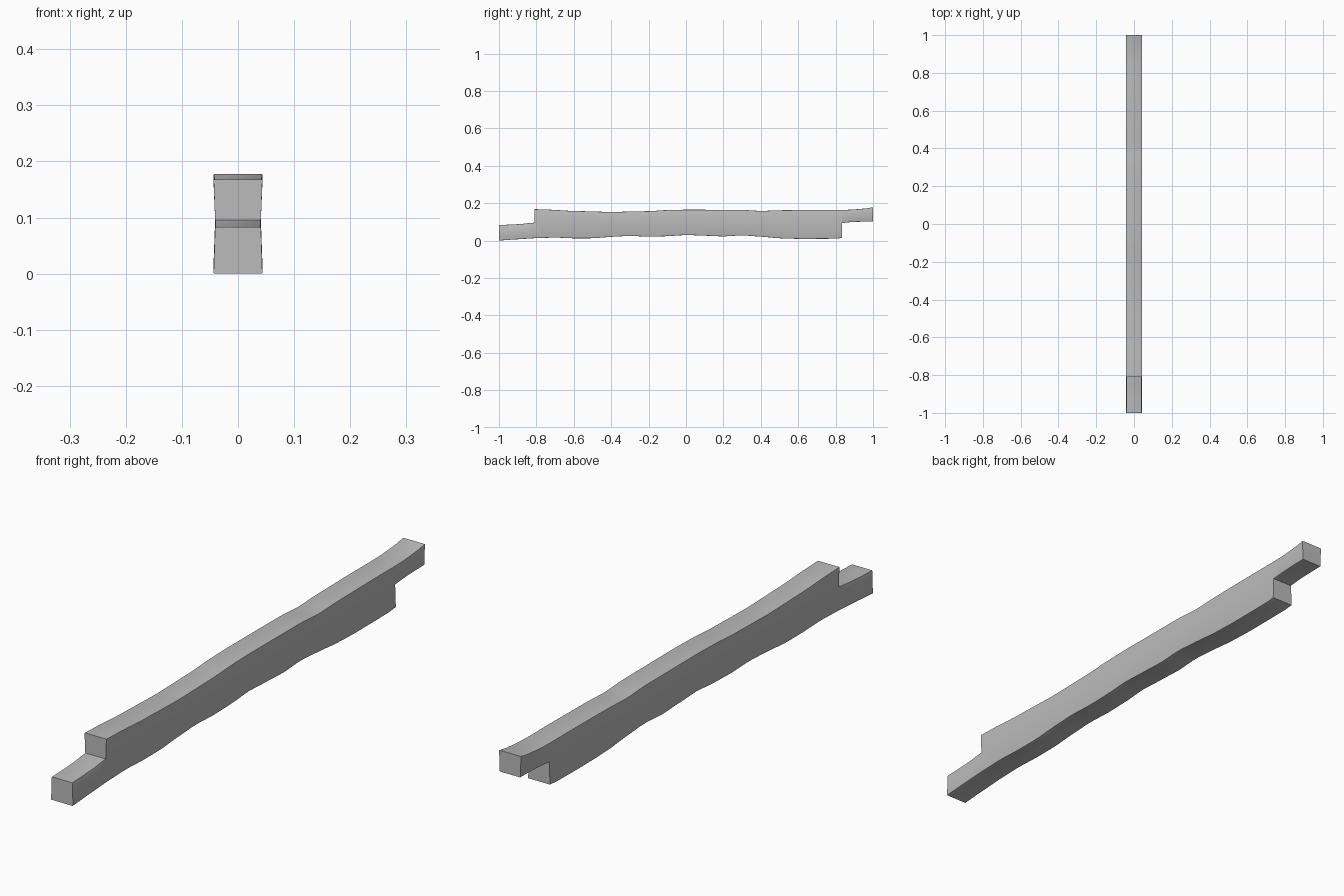
import bpy, bmesh, math

if "Cube" in bpy.data.objects:
    bpy.data.objects.remove(bpy.data.objects["Cube"])

FRONT_STEP, BACK_STEP = -0.81, 0.835   # where the lap joints are cut

# Edge lines along the beam as (y, z)
TOP = [(-0.81, .168), (-0.75, .166), (-0.6, .158), (-0.4, .153), (-0.2, .157), (-0.1, .163),
       (0, .165), (0.3, .164), (0.4, .158), (0.5, .162), (0.7, .164), (0.86, .164),
       (0.94, .169), (1, .178)]
MID = [(-1, .083), (-0.9, .087), (-0.81, .096), (0.835, .094), (0.9, .1), (1, .102)]
BOTTOM = [(-1, 0), (-0.9, .007), (-0.8, .013), (-0.7, .016), (-0.6, .012), (-0.5, .012),
          (-0.4, .02), (-0.3, .025), (-0.2, .021), (-0.1, .023), (0, .03), (0.1, .026),
          (0.2, .022), (0.3, .028), (0.4, .021), (0.5, .012), (0.6, .009), (0.7, .009),
          (0.8, .01), (0.835, .014)]


def height(line, y):
    """Smooth interpolation between the points of a line."""
    for (y0, z0), (y1, z1) in zip(line, line[1:]):
        if y <= y1 + 1e-6:
            t = max(0, min(1, (y - y0) / (y1 - y0)))
            t = 0.5 * t + 0.5 * t * t * (3 - 2 * t)
            return z0 + (z1 - z0) * t
    return line[-1][1]


def half_width(z):
    """Slightly waisted sides."""
    return 0.0405 + 0.003 * min(1, abs(z - 0.09) / 0.07)


stations = sorted([-1 + i * 0.04 for i in range(51) if abs(-1 + i * 0.04 - FRONT_STEP) > 0.015
                   and abs(-1 + i * 0.04 - BACK_STEP) > 0.015] + [FRONT_STEP, BACK_STEP])
bm = bmesh.new()
grid = []
for y in stations:
    column = []
    for line in (BOTTOM, MID, TOP):
        z = height(line, y)
        w = half_width(z)
        column.append([bm.verts.new((s * w, y, z)) for s in (-1, 1)])
    grid.append(column)


def span(a, b):
    bm.faces.new((a[0], a[1], b[1], b[0]))


# Lower and upper halves share the middle line; each lap leaves one half out
for y, a, b in zip(stations, grid, grid[1:]):
    lower, upper = y < BACK_STEP - 1e-4, y > FRONT_STEP - 1e-4
    for used, row in ((lower, 0), (upper, 1)):
        if used:
            for s in (0, 1):
                bm.faces.new((a[row][s], b[row][s], b[row + 1][s], a[row + 1][s]))
    span(a[0] if lower else a[1], b[0] if lower else b[1])
    span(a[2] if upper else a[1], b[2] if upper else b[1])

# End faces and step faces
for y, row in ((-1, 0), (FRONT_STEP, 1), (BACK_STEP, 0), (1, 1)):
    c = grid[min(range(len(stations)), key=lambda i: abs(stations[i] - y))]
    span(c[row], c[row + 1])

bmesh.ops.delete(bm, geom=[v for v in bm.verts if not v.link_faces], context='VERTS')
bmesh.ops.recalc_face_normals(bm, faces=bm.faces)

# Softly worn long edges
long_edges = [e for e in bm.edges if len(e.link_faces) == 2
              and abs(e.verts[0].co.y - e.verts[1].co.y) > 0.005
              and e.calc_face_angle() > math.radians(60)]
bmesh.ops.bevel(bm, geom=long_edges, offset=0.002, segments=2, profile=0.5, affect='EDGES')

mesh = bpy.data.meshes.new("beam")
bm.to_mesh(mesh)
bm.free()
beam = bpy.data.objects.new("beam", mesh)
bpy.context.collection.objects.link(beam)

grey = bpy.data.materials.new("grey")
grey.diffuse_color = (0.5, 0.5, 0.5, 1)
grey.use_nodes = True
grey.node_tree.nodes["Principled BSDF"].inputs["Base Color"].default_value = grey.diffuse_color
mesh.materials.append(grey)

bpy.context.view_layer.objects.active = beam
beam.select_set(True)
bpy.ops.object.shade_smooth_by_angle(angle=math.radians(35))
